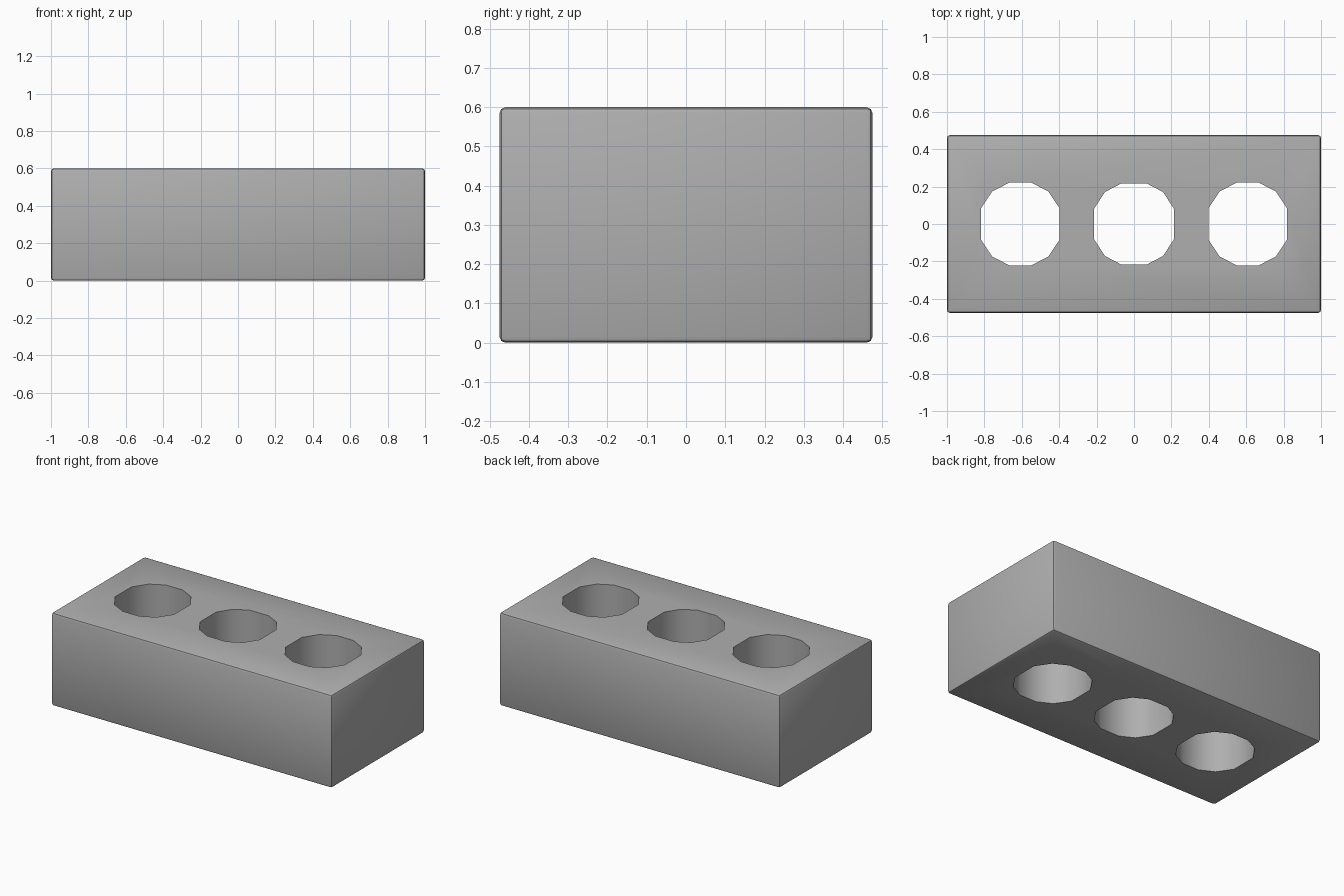
import bpy, bmesh, math

if "Cube" in bpy.data.objects:
    bpy.data.objects.remove(bpy.data.objects["Cube"])

L, W, H = 2.0, 0.95, 0.6


def make_object(name, bm):
    bmesh.ops.recalc_face_normals(bm, faces=bm.faces)
    mesh = bpy.data.meshes.new(name)
    bm.to_mesh(mesh)
    bm.free()
    obj = bpy.data.objects.new(name, mesh)
    bpy.context.collection.objects.link(obj)
    return obj


def hole_cutter(name, x, quarter):
    # mirror the quarter outline into a full twelve-sided ring
    pts = [(sx * px, sy * py) for px, py in quarter for sx in (1, -1) for sy in (1, -1)]
    pts.sort(key=lambda p: math.atan2(p[1], p[0]))
    bm = bmesh.new()
    face = bm.faces.new([bm.verts.new((x + px, py, -0.2)) for px, py in pts])
    ext = bmesh.ops.extrude_face_region(bm, geom=[face])
    verts = [v for v in ext["geom"] if isinstance(v, bmesh.types.BMVert)]
    bmesh.ops.translate(bm, verts=verts, vec=(0, 0, H + 0.4))
    return make_object(name, bm)


# brick body with softened edges
bm = bmesh.new()
bmesh.ops.create_cube(bm, size=1)
for v in bm.verts:
    v.co = (v.co.x * L, v.co.y * W, (v.co.z + 0.5) * H)
bmesh.ops.bevel(bm, geom=bm.edges[:], offset=0.015, segments=2, profile=0.5, affect='EDGES')
brick = make_object("brick", bm)

# dark grey material
grey = bpy.data.materials.new("dark_grey")
grey.diffuse_color = (0.43, 0.43, 0.43, 1)
grey.use_nodes = True
grey.node_tree.nodes["Principled BSDF"].inputs["Base Color"].default_value = grey.diffuse_color
brick.data.materials.append(grey)

# three through holes
outer = [(0.059, 0.221), (0.15, 0.174), (0.211, 0.083)]
middle = [(0.068, 0.217), (0.155, 0.171), (0.213, 0.083)]
cutters = []
bpy.context.view_layer.objects.active = brick
brick.select_set(True)
for i, (x, q) in enumerate([(-0.608, outer), (0, middle), (0.608, outer)]):
    cutter = hole_cutter(f"hole_cutter_{i + 1}", x, q)
    cutter.hide_render = True
    cutter.data.materials.append(grey)
    cutters.append(cutter)
    mod = brick.modifiers.new(f"hole_{i + 1}", 'BOOLEAN')
    mod.operation = 'DIFFERENCE'
    mod.solver = 'EXACT'
    mod.object = cutter
    bpy.ops.object.modifier_apply(modifier=mod.name)
for cutter in cutters:
    bpy.data.objects.remove(cutter)

# smooth sides, sharp hole rims and a crease along each outer edge
bpy.ops.object.shade_smooth_by_angle(angle=math.radians(40))
